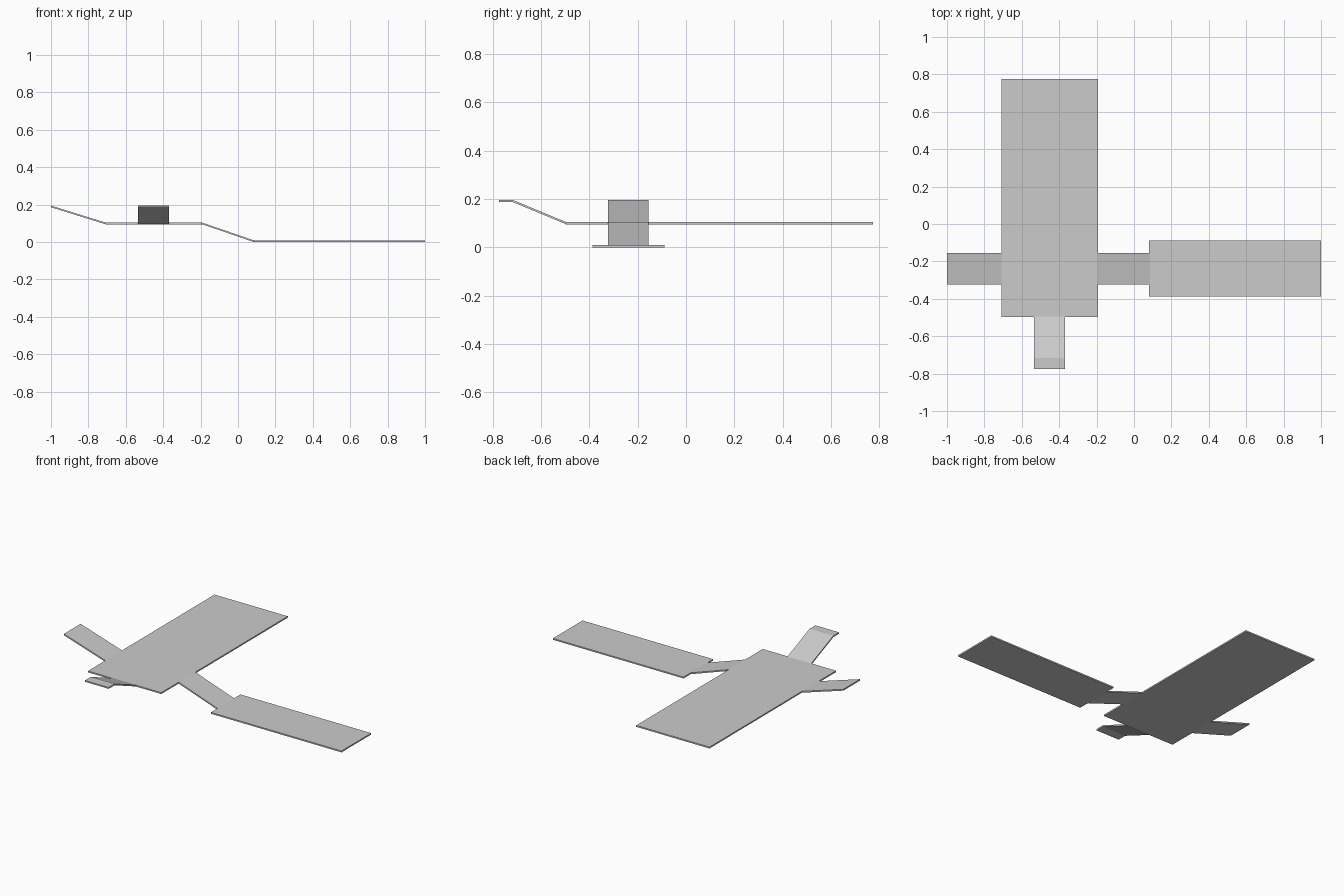
import bpy, bmesh
from mathutils import Vector

if "Cube" in bpy.data.objects:
    bpy.data.objects.remove(bpy.data.objects["Cube"])

T = 0.009  # sheet thickness


def strip(name, path, lo, hi, axis):
    """Sheet following a (distance, top z) path along an axis, spanning lo..hi across it."""
    def pt(d, w, z):
        return Vector((d, w, z)) if axis == "x" else Vector((w, d, z))
    bm = bmesh.new()
    rings = [[bm.verts.new(pt(d, w, z - dz))
              for w, dz in ((lo, 0), (hi, 0), (hi, T), (lo, T))] for d, z in path]
    for a, b in zip(rings, rings[1:]):
        for i in range(4):
            j = (i + 1) % 4
            bm.faces.new((a[i], a[j], b[j], b[i]))
    bm.faces.new(rings[0])
    bm.faces.new(rings[-1])
    bmesh.ops.recalc_face_normals(bm, faces=bm.faces)
    mesh = bpy.data.meshes.new(name)
    bm.to_mesh(mesh)
    bm.free()
    bpy.context.collection.objects.link(bpy.data.objects.new(name, mesh))


# main deck and lower deck
strip("main_deck", [(-0.708, 0.104), (-0.192, 0.104)], -0.498, 0.775, "x")
strip("lower_deck", [(0.08, T), (1.0, T)], -0.387, -0.089, "x")

# ramps on either side of the main deck
strip("right_ramp", [(-0.192, 0.104), (0.085, T)], -0.323, -0.155, "x")
strip("left_ramp", [(-1.0, 0.195), (-0.708, 0.104)], -0.323, -0.155, "x")

# front ramp with a short flat landing
strip("front_ramp", [(-0.775, 0.196), (-0.717, 0.196), (-0.495, 0.104)], -0.535, -0.368, "y")
